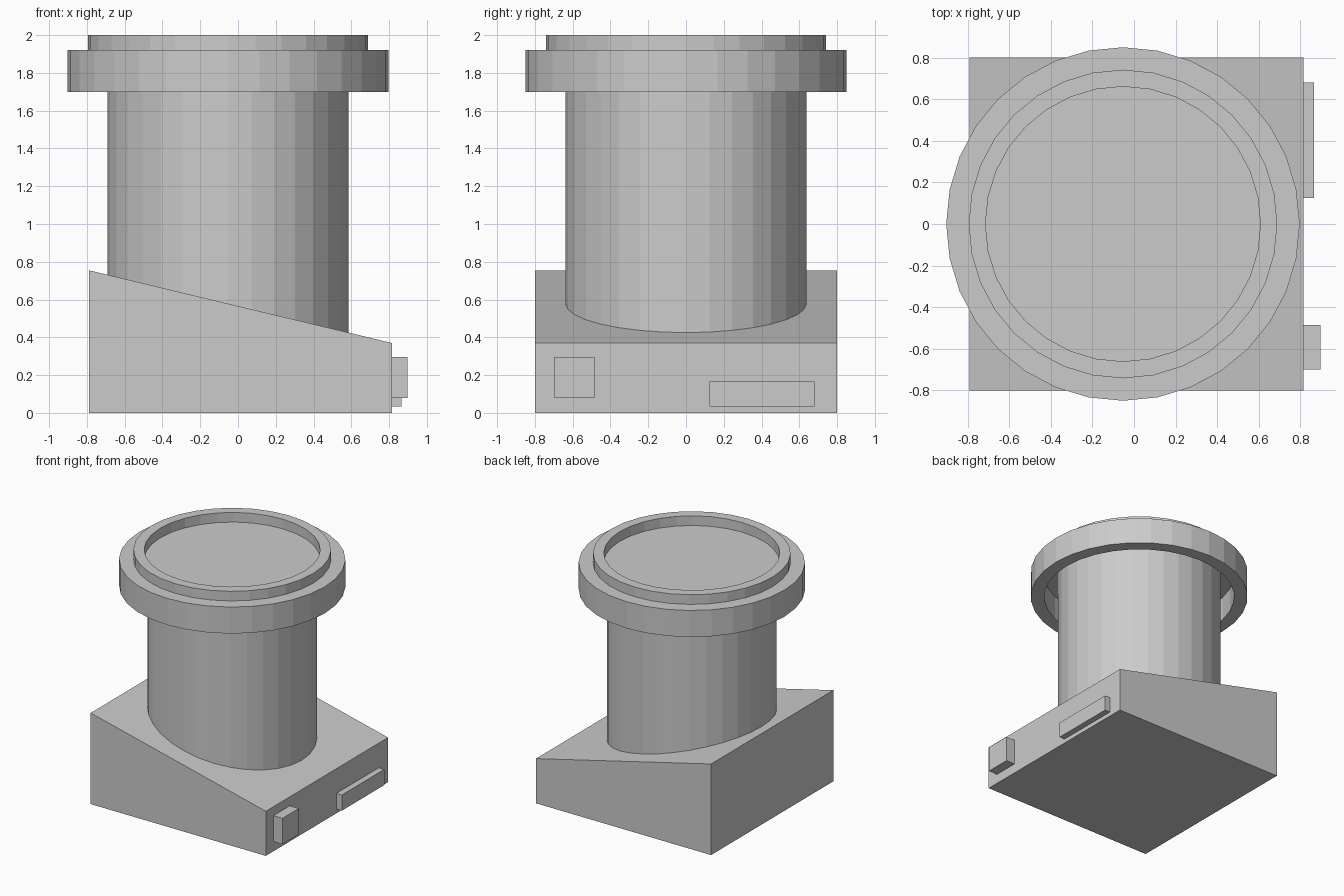
import bpy
import bmesh
from math import cos, sin, tau

old = bpy.data.objects.get("Cube")
if old:
    bpy.data.objects.remove(old, do_unlink=True)

grey = bpy.data.materials.new("plain grey")
grey.use_nodes = True
tint = (0.6, 0.6, 0.6, 1)
grey.diffuse_color = tint
grey.node_tree.nodes["Principled BSDF"].inputs["Base Color"].default_value = tint

SIDES = 32
AXIS_X = -0.053


def finish(name, bm):
    bmesh.ops.recalc_face_normals(bm, faces=bm.faces)
    mesh = bpy.data.meshes.new(name)
    bm.to_mesh(mesh)
    bm.free()
    mesh.materials.append(grey)
    obj = bpy.data.objects.new(name, mesh)
    bpy.context.collection.objects.link(obj)
    return obj


def prism(name, outline, y0, y1):
    """Extrude an x-z outline along y."""
    bm = bmesh.new()
    face = bm.faces.new([bm.verts.new((x, y0, z)) for x, z in outline])
    new = bmesh.ops.extrude_face_region(bm, geom=[face])["geom"]
    verts = [v for v in new if isinstance(v, bmesh.types.BMVert)]
    bmesh.ops.translate(bm, verts=verts, vec=(0, y1 - y0, 0))
    return finish(name, bm)


def block(name, x0, x1, y0, y1, z0, z1):
    return prism(name, [(x0, z0), (x1, z0), (x1, z1), (x0, z1)], y0, y1)


def turned(name, profile):
    """Revolve a radius-height profile, capping both ends."""
    bm = bmesh.new()
    rings = [[bm.verts.new((AXIS_X + r * cos(tau * i / SIDES), r * sin(tau * i / SIDES), z))
              for i in range(SIDES)] for r, z in profile]
    for a, b in zip(rings, rings[1:]):
        for i in range(SIDES):
            j = (i + 1) % SIDES
            bm.faces.new((a[i], a[j], b[j], b[i]))
    bm.faces.new(rings[0])
    bm.faces.new(rings[-1])
    return finish(name, bm)


# Wedge base with a top sloping down to the right
LEFT, RIGHT = -0.79, 0.815
prism("wedge_base", [(LEFT, 0), (RIGHT, 0), (RIGHT, 0.37), (LEFT, 0.755)], -0.8, 0.8)

# Upright container, its foot sunk into the base
turned("container", [(0.638, 0.3), (0.638, 1.9)])

# Overhanging lid, hollow below, with a raised rim around a shallow recess
turned("lid", [(0.745, 1.9), (0.745, 1.7), (0.85, 1.7), (0.85, 1.92),
               (0.742, 1.92), (0.742, 2.0), (0.661, 2.0), (0.661, 1.92)])

# Fittings on the low end of the base
block("square_knob", RIGHT, 0.897, -0.7, -0.485, 0.08, 0.295)
block("long_plate", RIGHT, 0.865, 0.125, 0.68, 0.035, 0.165)
